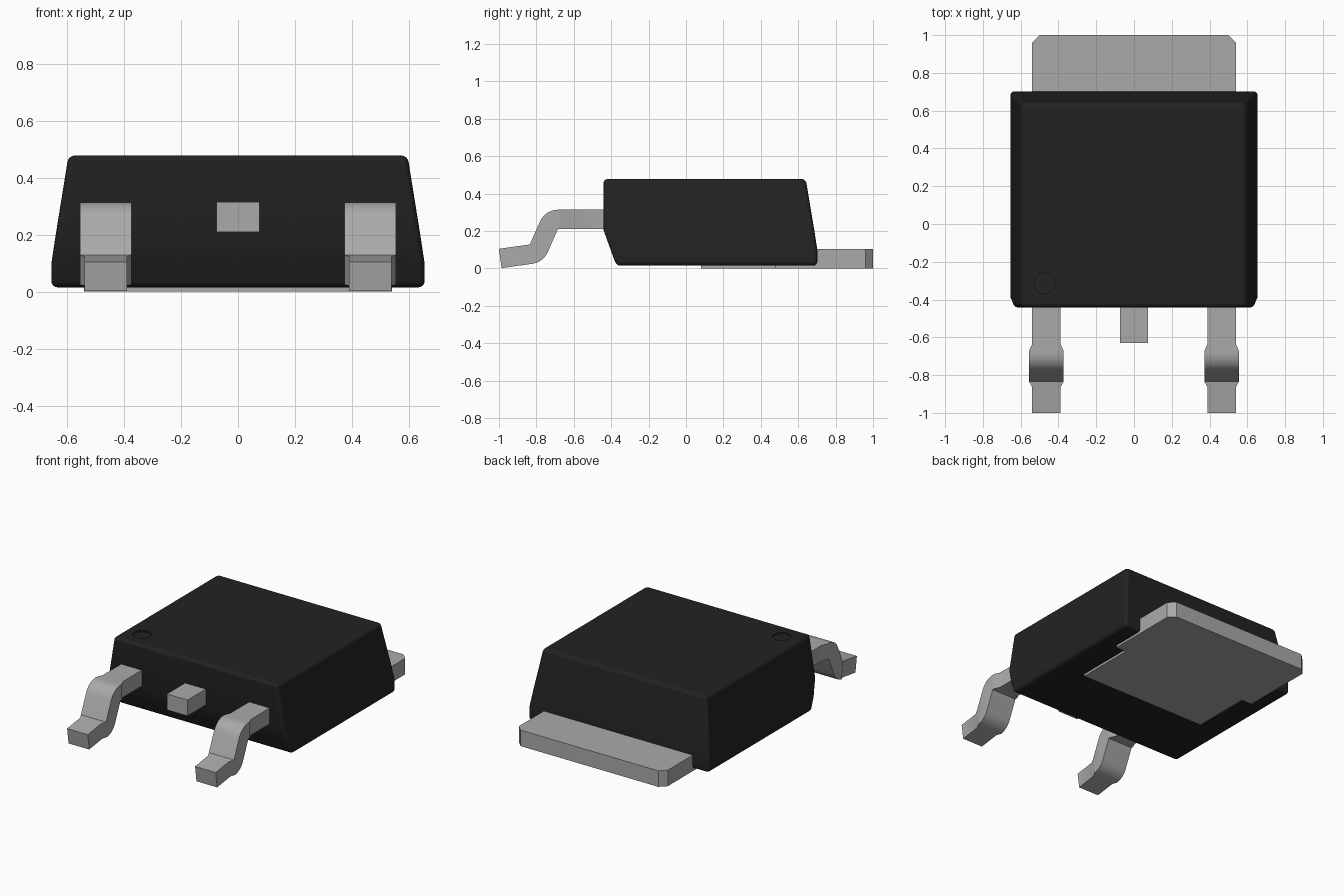
import bpy, bmesh, math

cube = bpy.data.objects.get("Cube")
if cube:
    bpy.data.objects.remove(cube, do_unlink=True)


def material(name, value, roughness):
    m = bpy.data.materials.new(name)
    m.use_nodes = True
    col = (value, value, value, 1)
    m.diffuse_color = col
    bsdf = m.node_tree.nodes["Principled BSDF"]
    bsdf.inputs["Base Color"].default_value = col
    bsdf.inputs["Roughness"].default_value = roughness
    return m


black = material("black plastic", 0.016, 0.6)
grey = material("grey metal", 0.40, 0.5)


def loft(name, rings, mat):
    """Skin a stack of equal-length point rings and cap both ends."""
    bm = bmesh.new()
    loops = [[bm.verts.new(p) for p in ring] for ring in rings]
    for a, b in zip(loops, loops[1:]):
        for i in range(len(a)):
            j = (i + 1) % len(a)
            bm.faces.new((a[i], a[j], b[j], b[i]))
    bm.faces.new(loops[0][::-1])
    bm.faces.new(loops[-1])
    bmesh.ops.recalc_face_normals(bm, faces=bm.faces)
    mesh = bpy.data.meshes.new(name)
    bm.to_mesh(mesh)
    bm.free()
    obj = bpy.data.objects.new(name, mesh)
    bpy.context.collection.objects.link(obj)
    mesh.materials.append(mat)
    return obj


def activate(obj):
    bpy.ops.object.select_all(action="DESELECT")
    obj.select_set(True)
    bpy.context.view_layer.objects.active = obj


def smooth(obj):
    activate(obj)
    bpy.ops.object.shade_smooth_by_angle(angle=math.radians(32))


# Moulded body: stacked rectangles (z, half width, front y, back y)
levels = [(0.015, 0.655, -0.372, 0.702), (0.10, 0.655, -0.403, 0.702),
          (0.205, 0.639, -0.441, 0.686), (0.478, 0.595, -0.441, 0.640)]
body = loft("body", [[(-w, f, z), (w, f, z), (w, b, z), (-w, b, z)]
                     for z, w, f, b in levels], black)
bev = body.modifiers.new("rounded_edges", "BEVEL")
bev.width = 0.022
bev.segments = 4
bev.limit_method = "ANGLE"
bev.angle_limit = math.radians(35)

# Round dimple in the top, marking the first lead
bpy.ops.mesh.primitive_cylinder_add(vertices=32, radius=0.055, depth=0.04,
                                    location=(-0.475, -0.315, 0.488))
cutter = bpy.context.object
cutter.name = "dimple_cutter"
cutter.hide_render = True
cut = body.modifiers.new("dimple", "BOOLEAN")
cut.operation = "DIFFERENCE"
cut.object = cutter
activate(body)
for mod in ("rounded_edges", "dimple"):
    bpy.ops.object.modifier_apply(modifier=mod)
bpy.data.objects.remove(cutter, do_unlink=True)
smooth(body)
body.modifiers.new("flat_normals", "WEIGHTED_NORMAL").keep_sharp = True

# Heat tab: stepped plate with chamfered rear corners
half = [(0.465, 0.08), (0.465, 0.475), (0.54, 0.475), (0.54, 0.96), (0.50, 1.0)]
outline = half + [(-x, y) for x, y in reversed(half)]
loft("heat_tab", [[(x, y, z) for x, y in outline] for z in (0, 0.105)], grey)

# Cropped middle lead
loft("middle_lead", [[(-0.075, y, 0.21), (0.075, y, 0.21),
                      (0.075, y, 0.314), (-0.075, y, 0.314)]
                     for y in (-0.63, -0.35)], grey)

# Bent leads: stations of (upper point, lower point, half width) in the y-z plane
T = 0.104
NARROW, WIDE = 0.075, 0.091


def polar(c, deg):
    a = math.radians(deg)
    return (c[0] + T * math.cos(a), c[1] + T * math.sin(a))


inner, heel = (-0.685, 0.21), (-0.835, 0.128)
stations = [((y, 0.314), (y, 0.21), w)
            for y, w in ((-0.35, NARROW), (-0.635, NARROW), (-0.67, WIDE))]
stations += [(polar(inner, 90 + 66 * i / 6), inner, WIDE) for i in range(7)]
stations += [(heel, polar(heel, -24 - 58 * i / 6), WIDE) for i in range(7)]
for d, w in ((0.03, NARROW), (0.167, NARROW)):
    dy, dz = -0.990 * d, -0.139 * d
    low = polar(heel, -82)
    stations.append(((heel[0] + dy, heel[1] + dz), (low[0] + dy, max(0, low[1] + dz)), w))

for name, cx in (("left_lead", 0.464), ("right_lead", -0.464)):
    lead = loft(name, [[(cx - w, *u), (cx + w, *u), (cx + w, *l), (cx - w, *l)]
                       for u, l, w in stations], grey)
    # Merge the points shared at the two bend pivots
    bm = bmesh.new()
    bm.from_mesh(lead.data)
    bmesh.ops.remove_doubles(bm, verts=bm.verts, dist=0.0005)
    bmesh.ops.recalc_face_normals(bm, faces=bm.faces)
    bm.to_mesh(lead.data)
    bm.free()
    smooth(lead)
